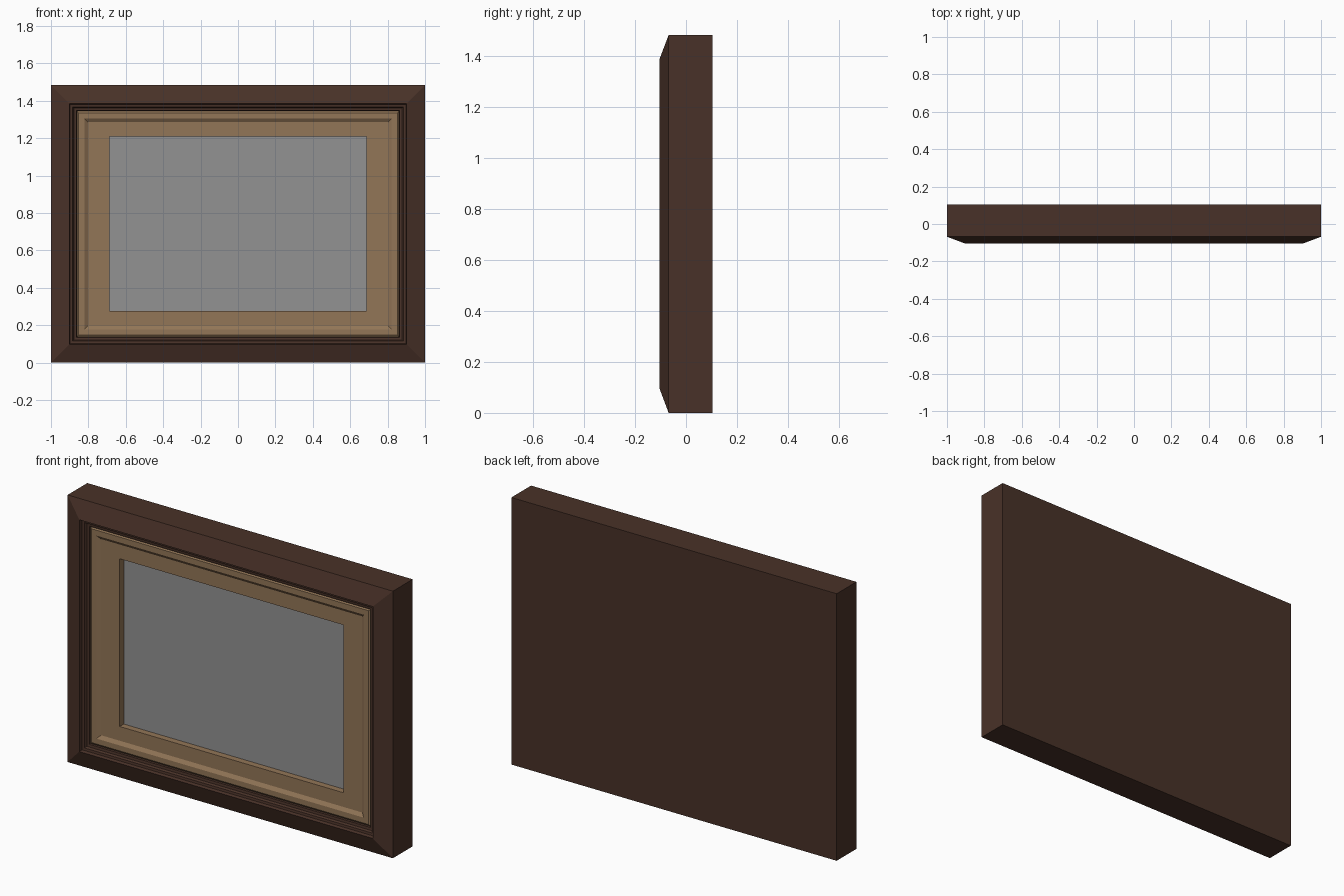
import bpy, bmesh

if "Cube" in bpy.data.objects:
    bpy.data.objects.remove(bpy.data.objects["Cube"])

W, H = 1.0, 1.484  # half width, full height


def material(name, rgb):
    m = bpy.data.materials.new(name)
    m.diffuse_color = (*rgb, 1.0)
    m.use_nodes = True
    m.node_tree.nodes["Principled BSDF"].inputs["Base Color"].default_value = m.diffuse_color
    return m


walnut = material("dark walnut", (0.066, 0.031, 0.021))
tan = material("tan mat", (0.290, 0.180, 0.095))
grey = material("grey picture", (0.290, 0.290, 0.290))


def sweep(name, profile, mat, cap_start=False, cap_end=False, closed=False):
    """Mitred rectangular sweep; profile points are (inset x, inset z, y)."""
    bm = bmesh.new()
    rings = []
    for dx, dz, y in profile:
        rings.append([bm.verts.new(p) for p in (
            (-W + dx, y, dz), (W - dx, y, dz),
            (W - dx, y, H - dz), (-W + dx, y, H - dz))])
    pairs = list(zip(rings, rings[1:]))
    if closed:
        pairs.append((rings[-1], rings[0]))
    for a, b in pairs:
        for i in range(4):
            j = (i + 1) % 4
            bm.faces.new((a[i], a[j], b[j], b[i]))
    if cap_start:
        bm.faces.new(rings[0])
    if cap_end:
        bm.faces.new(rings[-1])
    bmesh.ops.recalc_face_normals(bm, faces=bm.faces)
    me = bpy.data.meshes.new(name)
    bm.to_mesh(me)
    bm.free()
    me.materials.append(mat)
    ob = bpy.data.objects.new(name, me)
    bpy.context.collection.objects.link(ob)
    return ob


def even(points):
    return [(d, d, y) for d, y in points]


# Outer frame: flat back, bevelled front, stepped inner lip, closed recess
sweep("outer_frame", even([
    (0, 0.105), (0, -0.068), (0.098, -0.105), (0.103, -0.088),
    (0.116, -0.086), (0.122, -0.074), (0.136, -0.072), (0.142, 0.0)]),
    walnut, cap_start=True, cap_end=True)

# Mat: small raised rim, inner groove slope, flat border, picture opening
sweep("mat_board", even([
    (0.138, -0.005), (0.138, -0.062), (0.148, -0.069), (0.178, -0.069),
    (0.197, -0.056)]) + [
    (0.312, 0.276, -0.056), (0.312, 0.276, -0.005)],
    tan, closed=True)

# Picture plate recessed behind the mat opening
sweep("picture_plate", [(0.30, 0.265, -0.012), (0.30, 0.265, -0.020)],
      grey, cap_start=True, cap_end=True)
